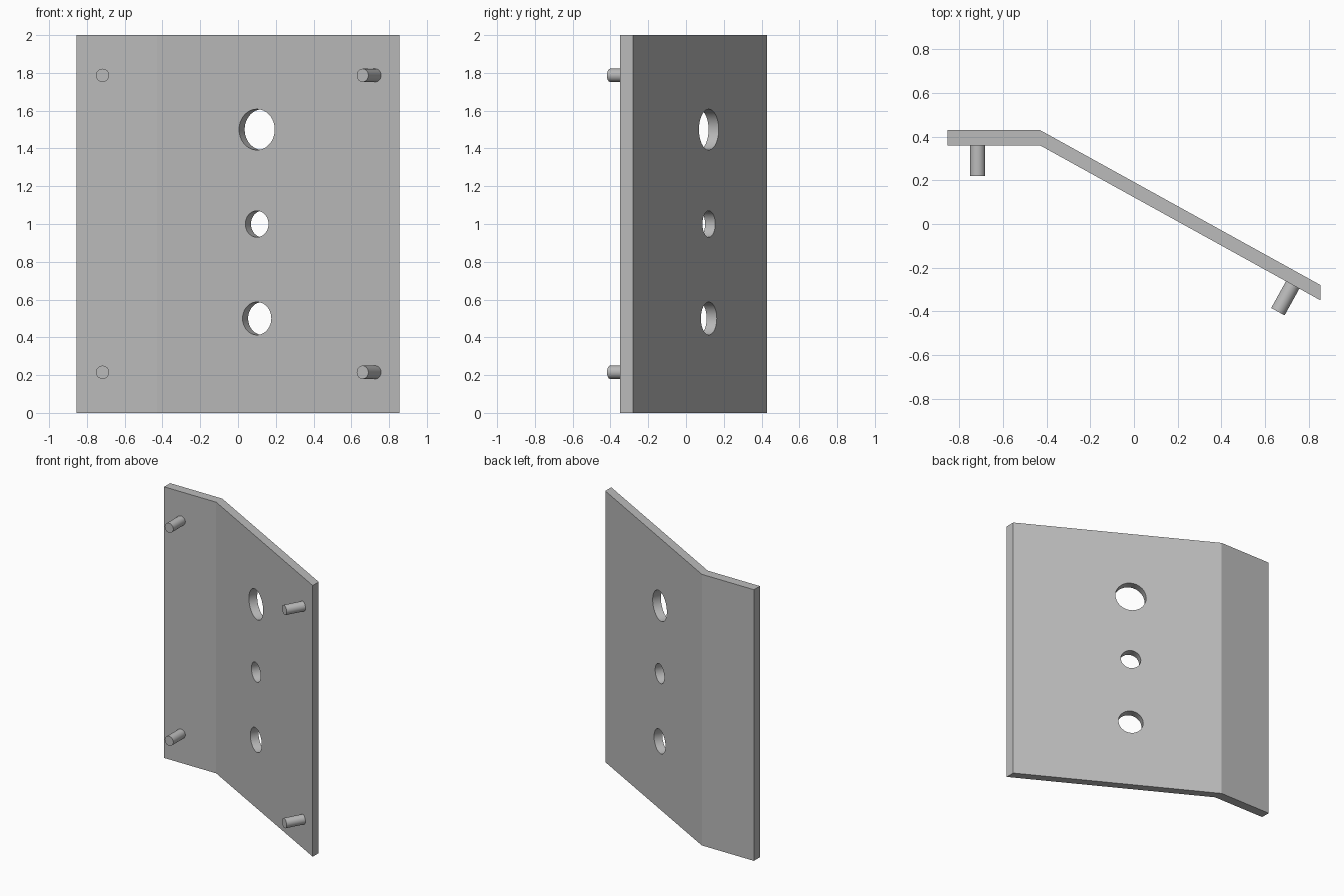
import bpy, bmesh
from math import pi
from mathutils import Vector

cube = bpy.data.objects.get("Cube")
if cube:
    bpy.data.objects.remove(cube)

grey = bpy.data.materials.new("plain_grey")
grey.use_nodes = True
grey.diffuse_color = (0.5, 0.5, 0.5, 1)
grey.node_tree.nodes["Principled BSDF"].inputs["Base Color"].default_value = (0.5, 0.5, 0.5, 1)

HEIGHT = 2.0
THICK = 0.07
FRONT = [Vector((-0.855, 0.36, 0)), Vector((-0.43, 0.36, 0)), Vector((0.855, -0.35, 0))]
slope = (FRONT[2] - FRONT[1]).normalized()
normal = Vector((slope.y, -slope.x, 0))      # outward from the angled front face


def on_slope(x, z):
    """Point on the angled front face."""
    p = FRONT[1] + slope * ((x - FRONT[1].x) / slope.x)
    return Vector((p.x, p.y, z))


def rod(name, start, direction, length, radius):
    """Cylinder running from start along direction."""
    bpy.ops.mesh.primitive_cylinder_add(vertices=48, radius=radius, depth=length,
                                        location=start + direction * length / 2)
    ob = bpy.context.object
    ob.name = name
    ob.rotation_euler = direction.to_track_quat('Z', 'Y').to_euler()
    ob.data.materials.append(grey)
    bpy.ops.object.shade_smooth_by_angle()
    return ob


# Bent plate: extruded profile
bm = bmesh.new()
outline = FRONT + [p + Vector((0, THICK, 0)) for p in reversed(FRONT)]
base = bm.faces.new([bm.verts.new(p) for p in outline])
top = bmesh.ops.extrude_face_region(bm, geom=[base])["geom"]
bmesh.ops.translate(bm, vec=(0, 0, HEIGHT),
                    verts=[v for v in top if isinstance(v, bmesh.types.BMVert)])
bmesh.ops.recalc_face_normals(bm, faces=bm.faces)
mesh = bpy.data.meshes.new("bent_plate")
bm.to_mesh(mesh)
bm.free()
plate = bpy.data.objects.new("bent_plate", mesh)
bpy.context.collection.objects.link(plate)
mesh.materials.append(grey)

# Three round holes through the angled panel
for label, z, radius in (("lower", 0.5, 0.087), ("middle", 1.0, 0.07), ("upper", 1.5, 0.108)):
    cutter = rod(label + "_hole_cutter", on_slope(0.1, z) + normal * 0.15, -normal, 0.4, radius)
    cutter.hide_render = True
    cutter.hide_set(True)
    cutter.display_type = 'WIRE'
    cut = plate.modifiers.new(label + "_hole", 'BOOLEAN')
    cut.operation = 'DIFFERENCE'
    cut.solver = 'EXACT'
    cut.object = cutter

# Apply the cuts, then drop the cutters
bpy.ops.object.select_all(action='DESELECT')
bpy.context.view_layer.objects.active = plate
plate.select_set(True)
for m in list(plate.modifiers):
    cutter = m.object
    bpy.ops.object.modifier_apply(modifier=m.name)
    bpy.data.objects.remove(cutter)
bpy.ops.object.shade_smooth_by_angle(angle=pi / 9)

# Mounting pins, two per panel
SINK = 0.02
for label, z in (("lower", 0.215), ("upper", 1.787)):
    for side, start, direction in (
            ("right", Vector((-0.717, 0.36, z)), Vector((0, -1, 0))),
            ("left", on_slope(0.727, z), normal)):
        rod(f"{label}_{side}_pin", start - direction * SINK, direction, 0.14 + SINK, 0.035)
